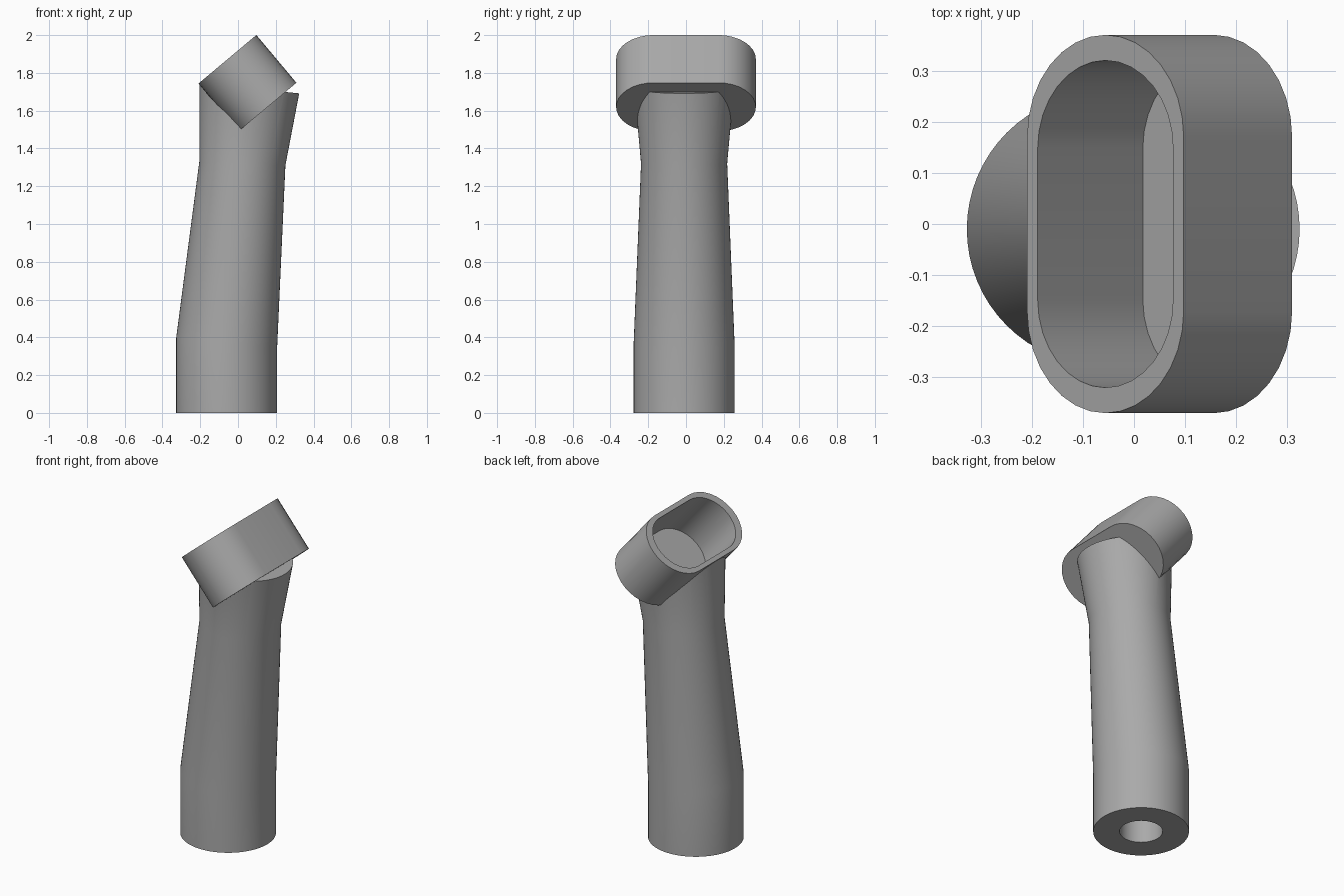
import bpy, bmesh
from math import sin, cos, pi, radians
from mathutils import Vector, Matrix

if "Cube" in bpy.data.objects:
    bpy.data.objects.remove(bpy.data.objects["Cube"])

grey = bpy.data.materials.new("plain grey")
grey.use_nodes = True
grey.diffuse_color = (0.4, 0.4, 0.4, 1)
grey.node_tree.nodes["Principled BSDF"].inputs["Base Color"].default_value = grey.diffuse_color


def loft(name, rings):
    """Skin a list of point rings and cap both ends."""
    bm = bmesh.new()
    loops = [[bm.verts.new(p) for p in ring] for ring in rings]
    n = len(loops[0])
    for a, b in zip(loops, loops[1:]):
        for i in range(n):
            j = (i + 1) % n
            bm.faces.new((a[i], a[j], b[j], b[i]))
    bm.faces.new(loops[0])
    bm.faces.new(loops[-1])
    bmesh.ops.recalc_face_normals(bm, faces=bm.faces)
    mesh = bpy.data.meshes.new(name)
    bm.to_mesh(mesh)
    bm.free()
    mesh.materials.append(grey)
    obj = bpy.data.objects.new(name, mesh)
    bpy.context.collection.objects.link(obj)
    return obj


def activate(obj):
    bpy.ops.object.select_all(action='DESELECT')
    obj.select_set(True)
    bpy.context.view_layer.objects.active = obj


def disc(x, z, r, slope=0.0, n=64):
    """Round ring whose plane falls towards +x by the given slope."""
    return [(x + r * cos(2 * pi * i / n), -0.01 + r * sin(2 * pi * i / n),
             z - slope * r * cos(2 * pi * i / n)) for i in range(n)]


# Tilted frame of the head: local z is the opening direction
TILT = Matrix.Translation((-0.056, 0, 1.872)) @ Matrix.Rotation(radians(-40), 4, 'Y')
DEPTH = 0.33


def stadium(scale, z, n=16):
    """Slot outline with round ends, in the tilted frame."""
    pts = []
    for end in (1, -1):
        for i in range(n + 1):
            a = pi * i / n
            pts.append(TILT @ Vector((end * 0.2 * cos(a) * scale,
                                      end * (0.17 + 0.2 * sin(a)) * scale, z)))
    return pts


# Handle: bored base, straight collar, waist and flared top
handle = loft("handle", [
    disc(-0.06, 0.4, 0.12), disc(-0.06, 0, 0.12), disc(-0.06, 0, 0.267),
    disc(-0.06, 0.37, 0.267, 0.11), disc(0.023, 1.32, 0.228, 0.04),
    disc(0.06, 1.718, 0.264, 0.1)])

# Head: open cup with a thin floor
head = loft("head_cup", [
    stadium(1, -DEPTH), stadium(1, 0), stadium(0.865, 0), stadium(0.865, 0.01 - DEPTH)])

# Clear the handle out of the cup's hollow
cutter = loft("hollow_cutter", [stadium(0.93, 0.005 - DEPTH), stadium(0.93, 0.1)])
cutter.hide_render = True
mod = handle.modifiers.new("hollow", 'BOOLEAN')
mod.operation = 'DIFFERENCE'
mod.solver = 'EXACT'
mod.object = cutter
activate(handle)
bpy.ops.object.modifier_apply(modifier=mod.name)
bpy.data.objects.remove(cutter)

for obj in (handle, head):
    activate(obj)
    bpy.ops.object.shade_smooth_by_angle(angle=radians(30))
